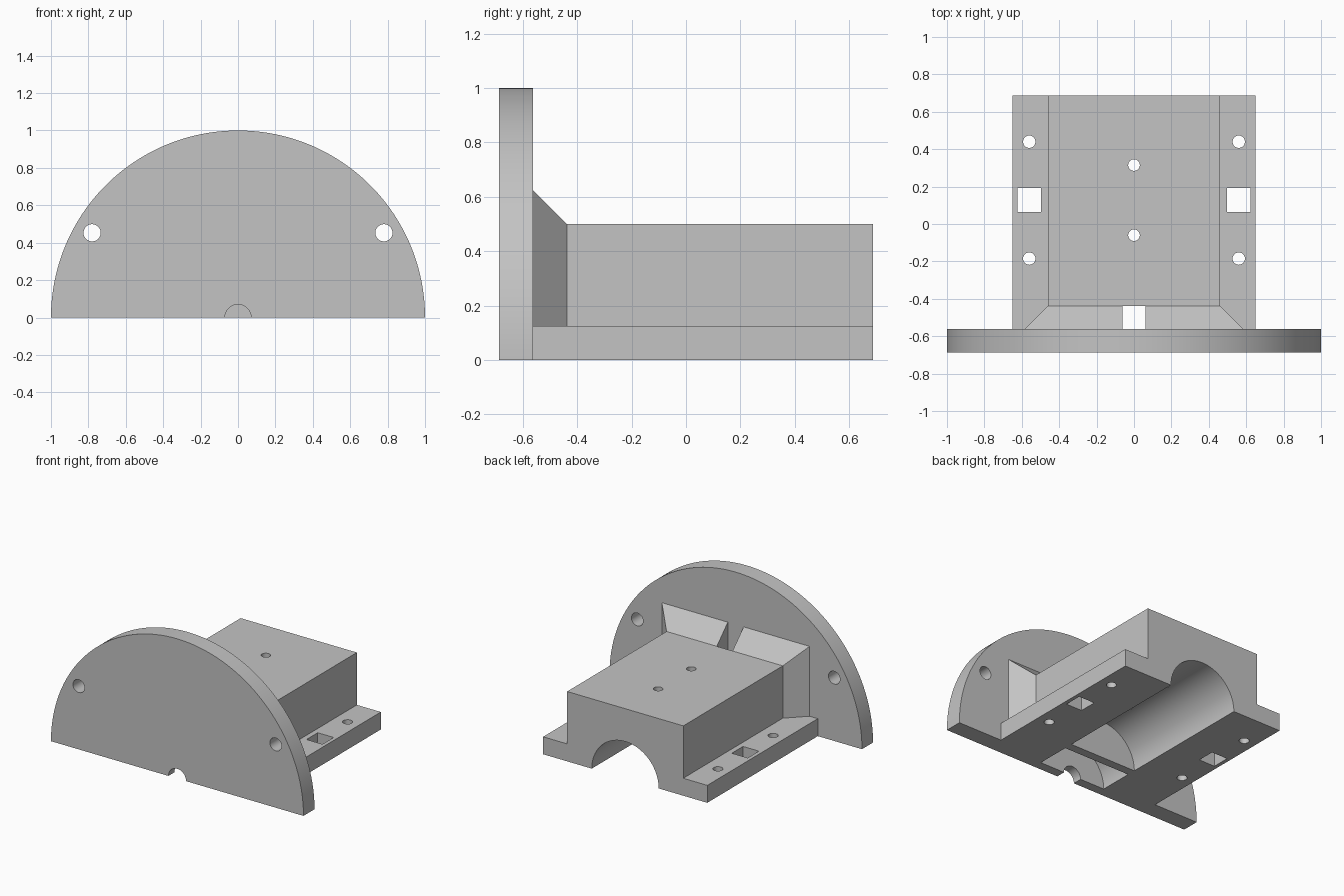
import bpy, bmesh, math

cube = bpy.data.objects.get("Cube")
if cube:
    bpy.data.objects.remove(cube, do_unlink=True)

grey = bpy.data.materials.new("plain grey")
grey.use_nodes = True
colour = (0.55, 0.55, 0.55, 1)
grey.diffuse_color = colour
grey.node_tree.nodes["Principled BSDF"].inputs["Base Color"].default_value = colour


def loft(name, start, end, axis, a, b):
    """Solid between two outlines, placed at a and b along the axis."""
    bm = bmesh.new()

    def ring(points, d):
        return [bm.verts.new((u, d, v) if axis == "Y" else (u, v, d)) for u, v in points]

    r1, r2 = ring(start, a), ring(end, b)
    bm.faces.new(r1)
    bm.faces.new(r2)
    n = len(r1)
    for i in range(n):
        j = (i + 1) % n
        bm.faces.new((r1[i], r1[j], r2[j], r2[i]))
    bmesh.ops.recalc_face_normals(bm, faces=bm.faces)
    mesh = bpy.data.meshes.new(name)
    bm.to_mesh(mesh)
    bm.free()
    mesh.materials.append(grey)
    ob = bpy.data.objects.new(name, mesh)
    bpy.context.collection.objects.link(ob)
    return ob


def prism(name, outline, axis, a, b):
    return loft(name, outline, outline, axis, a, b)


def rect(u0, u1, v0, v1):
    return [(u0, v0), (u1, v0), (u1, v1), (u0, v1)]


def circle(u, v, r, n=48):
    return [(u + r * math.cos(2 * math.pi * i / n), v + r * math.sin(2 * math.pi * i / n))
            for i in range(n)]


def combine(target, tool, operation):
    tool.hide_render = True
    mod = target.modifiers.new("join", "BOOLEAN")
    mod.operation = operation
    mod.solver = "EXACT"
    mod.object = tool
    bpy.ops.object.select_all(action="DESELECT")
    bpy.context.view_layer.objects.active = target
    target.select_set(True)
    bpy.ops.object.modifier_apply(modifier=mod.name)
    bpy.data.objects.remove(tool, do_unlink=True)


FRONT, PLATE_BACK, BACK = -0.6875, -0.5625, 0.6875
FLARE_BACK = -0.4375
FLANGE = 0.125

# Half-round face plate
steps = 96
half_disc = [(math.cos(math.pi * i / steps), math.sin(math.pi * i / steps))
             for i in range(steps + 1)]
half_disc[-1] = (-1, 0)
bracket = prism("motor_bracket", half_disc, "Y", FRONT, PLATE_BACK)

# Block with side flanges
right_half = [(0.65, 0), (0.65, FLANGE), (0.46, FLANGE), (0.46, 0.5)]
profile = right_half + [(-x, z) for x, z in reversed(right_half)]
combine(bracket, prism("block", profile, "Y", -0.62, BACK), "UNION")

# Flared shoulder between block and plate
flare = loft("flare", rect(-0.585, 0.585, 0.06, 0.625), rect(-0.46, 0.46, 0.06, 0.5),
             "Y", PLATE_BACK, FLARE_BACK)
combine(bracket, flare, "UNION")

# Long bore, round pocket and shaft hole
for r, a, b in ((0.265, -0.3125, 0.8), (0.265, -0.62, -0.375), (0.07, -0.8, -0.55)):
    combine(bracket, prism("bore", circle(0, 0, r, 80), "Y", a, b), "DIFFERENCE")

# Slot through the shoulder
combine(bracket, prism("slot", rect(-0.0625, 0.0625, PLATE_BACK, FLARE_BACK), "Z", 0.1, 0.8),
        "DIFFERENCE")

# Screw holes in the block roof
for y in (-0.06, 0.315):
    combine(bracket, prism("hole", circle(0, y, 0.031), "Z", 0.1, 0.7), "DIFFERENCE")

# Holes on both sides
for side in (-1, 1):
    combine(bracket, prism("hole", circle(side * 0.78, 0.453, 0.046), "Y", -0.8, -0.5),
            "DIFFERENCE")
    for y in (-0.185, 0.44):
        combine(bracket, prism("hole", circle(side * 0.56, y, 0.033), "Z", -0.1, 0.2),
                "DIFFERENCE")
    x = side * 0.56
    combine(bracket, prism("hole", rect(x - 0.063, x + 0.063, 0.065, 0.192), "Z", -0.1, 0.2),
            "DIFFERENCE")

bpy.ops.object.select_all(action="DESELECT")
bracket.select_set(True)
bpy.context.view_layer.objects.active = bracket
bpy.ops.object.shade_smooth_by_angle(angle=math.radians(30))
